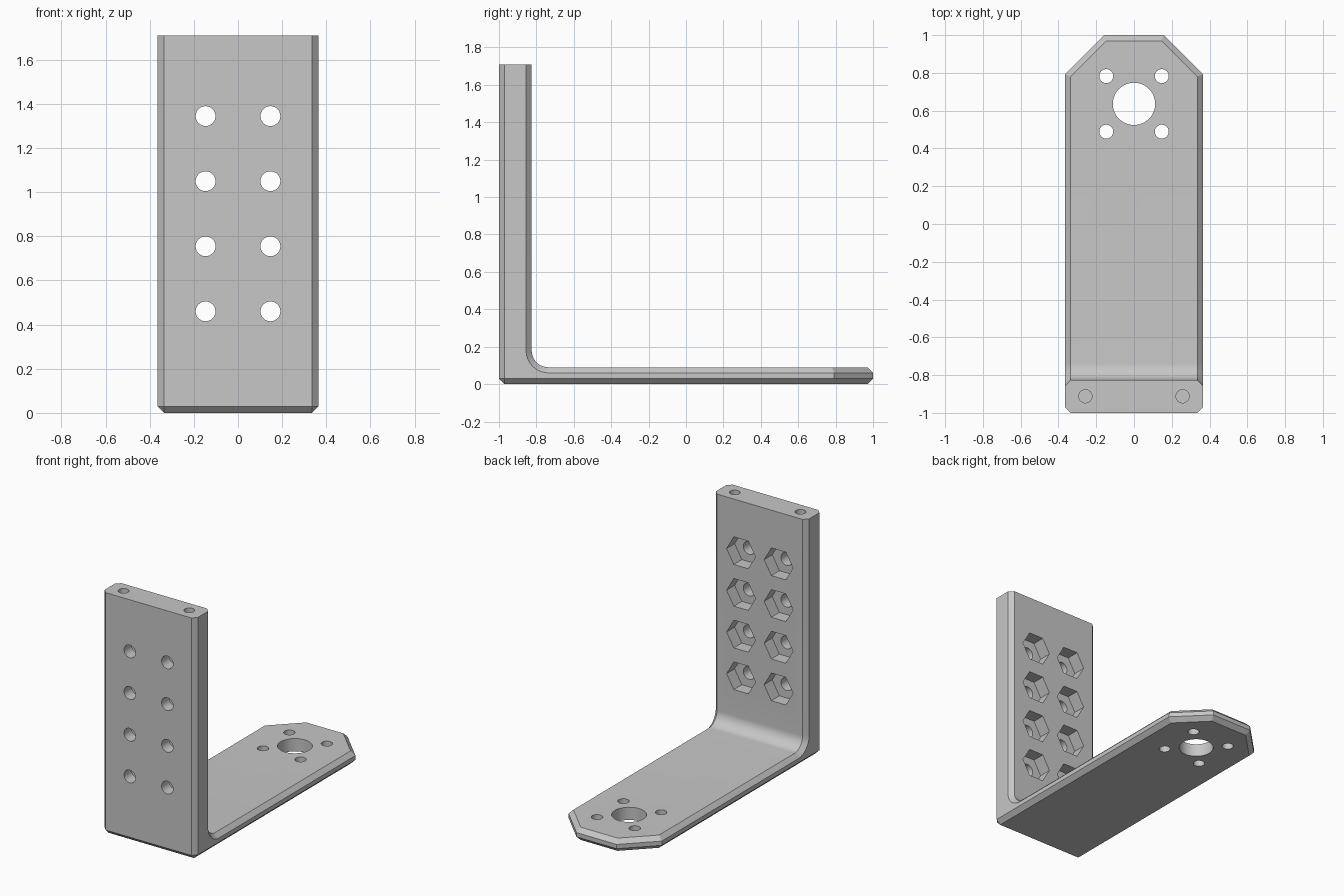
import bpy, bmesh, math
from mathutils import Vector, Matrix

if "Cube" in bpy.data.objects:
    bpy.data.objects.remove(bpy.data.objects["Cube"])

HALF_W, HEIGHT = 0.365, 1.71
WALL_BACK, BASE_TOP = -0.825, 0.09
FILLET, CHAMFER = 0.09, 0.03
PITCH = 0.147            # half spacing of the bolt holes
MOUNT_Y = 0.636          # centre of the round mount
POCKET_DEPTH = 0.09

grey = bpy.data.materials.new("plain_grey")
grey.use_nodes = True
grey.diffuse_color = (0.57, 0.57, 0.57, 1)
grey.node_tree.nodes["Principled BSDF"].inputs["Base Color"].default_value = grey.diffuse_color


def make_object(name, bm):
    mesh = bpy.data.meshes.new(name)
    bm.to_mesh(mesh)
    bm.free()
    mesh.materials.append(grey)
    obj = bpy.data.objects.new(name, mesh)
    bpy.context.collection.objects.link(obj)
    return obj


def add_prism(bm, sides, radius, start, end):
    """Closed prism from start to end, with a corner pointing up when it lies along y."""
    start, end = Vector(start), Vector(end)
    axis = end - start
    turn = Matrix.Rotation(-math.pi / 2, 4, 'X') if abs(axis.y) > abs(axis.z) else Matrix()
    spin = Matrix.Rotation(math.pi / 2, 4, 'Z')
    bmesh.ops.create_cone(bm, cap_ends=True, segments=sides, radius1=radius, radius2=radius,
                          depth=axis.length,
                          matrix=Matrix.Translation((start + end) / 2) @ turn @ spin)


# L-shaped side profile with a rounded inner corner, extruded across the width
profile = [(-1, 0), (1, 0), (1, BASE_TOP)]
for i in range(13):
    a = math.pi / 2 * i / 12
    profile.append((WALL_BACK + FILLET * (1 - math.sin(a)), BASE_TOP + FILLET * (1 - math.cos(a))))
profile += [(WALL_BACK, HEIGHT), (-1, HEIGHT)]

bm = bmesh.new()
side = bm.faces.new([bm.verts.new((-HALF_W, y, z)) for y, z in profile])
ext = bmesh.ops.extrude_face_region(bm, geom=[side])
moved = [g for g in ext["geom"] if isinstance(g, bmesh.types.BMVert)]
bmesh.ops.translate(bm, verts=moved, vec=(2 * HALF_W, 0, 0))
bmesh.ops.recalc_face_normals(bm, faces=bm.faces)

# Cut the two far corners of the base at an angle
for s in (-1, 1):
    geom = bm.verts[:] + bm.edges[:] + bm.faces[:]
    cut = bmesh.ops.bisect_plane(bm, geom=geom, dist=1e-5, plane_co=(s * 0.157, 1, 0),
                                 plane_no=(s, 1, 0), clear_outer=True)
    rim = [g for g in cut["geom_cut"] if isinstance(g, bmesh.types.BMEdge)]
    bmesh.ops.holes_fill(bm, edges=rim, sides=0)
bmesh.ops.recalc_face_normals(bm, faces=bm.faces)


# Chamfer all outer edges but the wall top and the upright corners of the far end
def wants_chamfer(e):
    a, b = (v.co for v in e.verts)
    on_top = min(a.z, b.z) > HEIGHT - 0.01
    far_upright = a.y > 0.5 and (a - b).xy.length < 0.001
    return e.calc_face_angle_signed(0) > 0.3 and not on_top and not far_upright


bmesh.ops.bevel(bm, geom=[e for e in bm.edges if wants_chamfer(e)], offset=CHAMFER,
                offset_type='OFFSET', segments=1, profile=0.5, affect='EDGES')
bracket = make_object("angle_bracket", bm)

# Cutters: round holes and hexagonal nut pockets
holes, pockets = bmesh.new(), bmesh.new()
for s in (-1, 1):
    x = s * PITCH
    for row in range(4):
        z = 0.46 + row * 0.295
        add_prism(holes, 32, 0.045, (x, -1.1, z), (x, -0.7, z))
        add_prism(pockets, 6, 0.113, (x, WALL_BACK - POCKET_DEPTH, z), (x, -0.7, z))
    for y in (MOUNT_Y - PITCH, MOUNT_Y + PITCH):
        add_prism(holes, 32, 0.037, (x, y, -0.1), (x, y, 0.2))
    add_prism(holes, 32, 0.035, (s * 0.257, -0.912, HEIGHT - 0.2), (s * 0.257, -0.912, HEIGHT + 0.1))
add_prism(holes, 48, 0.112, (0, MOUNT_Y, -0.1), (0, MOUNT_Y, 0.2))

bpy.ops.object.select_all(action='DESELECT')
bpy.context.view_layer.objects.active = bracket
bracket.select_set(True)
for name, cutter_bm in (("hole_cutter", holes), ("pocket_cutter", pockets)):
    cutter = make_object(name, cutter_bm)
    cutter.hide_render = True
    mod = bracket.modifiers.new(name, 'BOOLEAN')
    mod.operation, mod.solver, mod.object = 'DIFFERENCE', 'EXACT', cutter
    bpy.ops.object.modifier_apply(modifier=mod.name)
    bpy.data.objects.remove(cutter)

bpy.ops.object.shade_smooth_by_angle(angle=math.radians(30))
